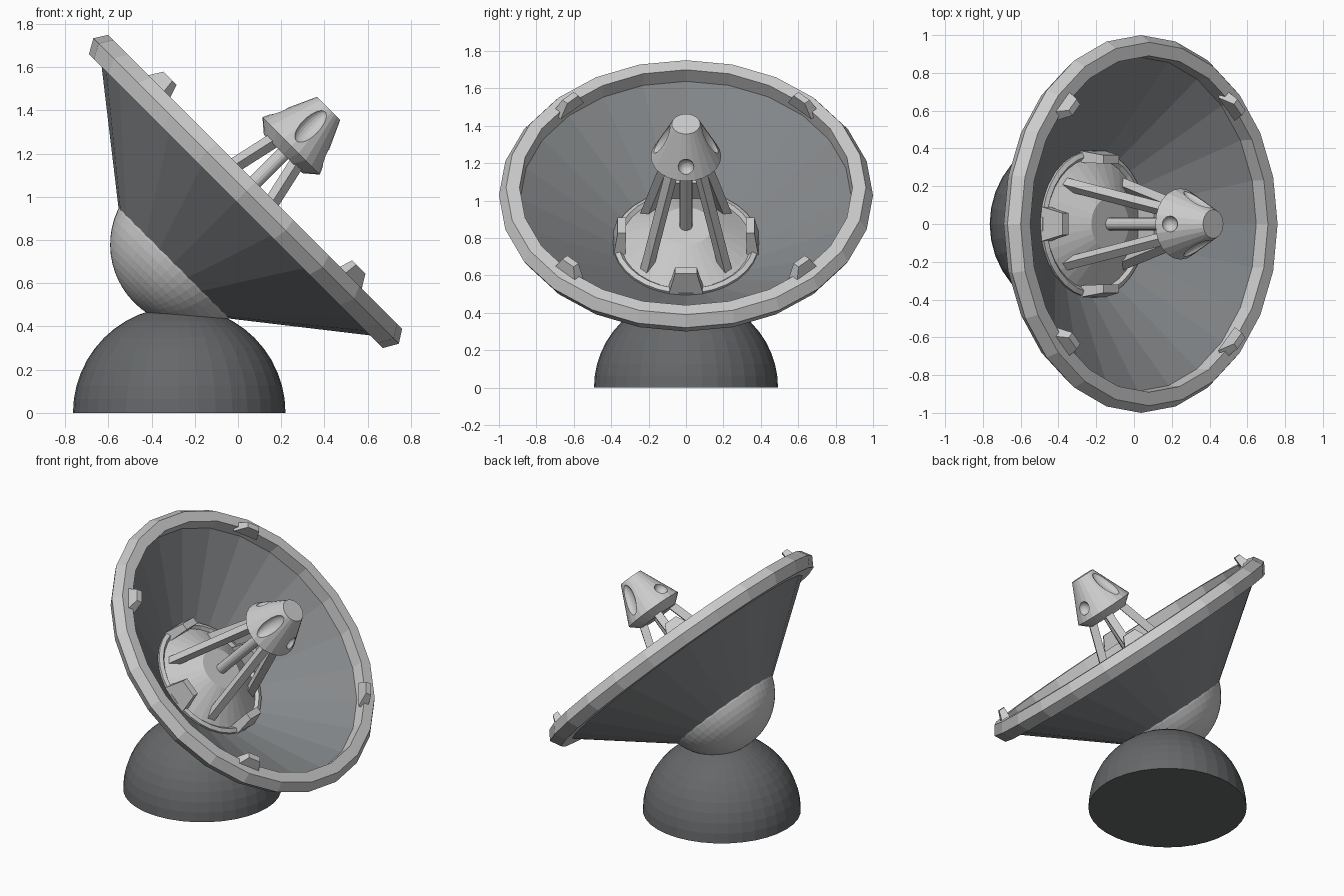
import bpy, bmesh
from math import sin, cos, pi, radians
from mathutils import Matrix, Vector

if "Cube" in bpy.data.objects:
    bpy.data.objects.remove(bpy.data.objects["Cube"])

# Dish frame: local z is the dish axis, tilted 45 degrees towards +x
TILT = Matrix.Translation((0.0375, 0, 1.0275)) @ Matrix.Rotation(radians(45), 4, 'Y')


def grey(name, v):
    m = bpy.data.materials.new(name)
    m.diffuse_color = (v, v * 1.05, v * 1.09, 1)
    m.use_nodes = True
    m.node_tree.nodes["Principled BSDF"].inputs["Base Color"].default_value = m.diffuse_color
    return m


DARK, MID = grey("dark_grey", 0.13), grey("mid_grey", 0.24)


def finish(name, bm, matrix=TILT, mat=None):
    bmesh.ops.recalc_face_normals(bm, faces=bm.faces)
    me = bpy.data.meshes.new(name)
    bm.to_mesh(me)
    bm.free()
    ob = bpy.data.objects.new(name, me)
    ob.matrix_world = matrix
    bpy.context.collection.objects.link(ob)
    if mat:
        me.materials.append(mat)
    return ob


def revolve(name, profile, sides, closed=False, matrix=TILT, mat=None):
    """Turn (radius, height) points around z; r = 0 makes a pole."""
    bm = bmesh.new()
    rings = []
    for r, h in profile:
        if r < 1e-6:
            rings.append([bm.verts.new((0, 0, h))] * sides)
        else:
            rings.append([bm.verts.new((r * cos(2 * pi * i / sides), r * sin(2 * pi * i / sides), h))
                          for i in range(sides)])
    pairs = list(zip(rings, rings[1:]))
    if closed:
        pairs.append((rings[-1], rings[0]))
    for a, b in pairs:
        for i in range(sides):
            j = (i + 1) % sides
            bm.faces.new(list(dict.fromkeys((a[i], a[j], b[j], b[i]))))
    return finish(name, bm, matrix, mat)


def clip(name, angle, foot, tip):
    """Tapered block on a ring; foot and tip are (inner radius, outer radius, height, half width)."""
    bm = bmesh.new()
    bmesh.ops.create_cube(bm, size=1)
    for v in bm.verts:
        r0, r1, h, w = tip if v.co.z > 0 else foot
        v.co = Vector((r1 if v.co.x > 0 else r0, w if v.co.y > 0 else -w, h))
    return finish(name, bm, TILT @ Matrix.Rotation(angle, 4, 'Z'))


# Base dome with flat underside
R = 0.492
dome = [(0, 0)] + [(R * cos(pi / 2 * i / 12), R * sin(pi / 2 * i / 12)) for i in range(12)] + [(0, R)]
revolve("base_dome", dome, 36, matrix=Matrix.Translation((-0.272, 0, 0)), mat=DARK)

# Swivel ball behind the dish
B, bc, start = 0.382, -0.35, 0.25
arc = [start + (pi / 2 - start) * i / 12 for i in range(12)]
ball = [(0, bc - B * sin(start))] + [(B * cos(a), bc - B * sin(a)) for a in arc] + [(0, bc - B)]
revolve("swivel_ball", ball, 48)

# Dish bowl and thick rim
revolve("dish_bowl", [(0.36, -0.475), (0.885, -0.062), (0.89, -0.02), (0.39, -0.365), (0.36, -0.365)],
        24, True, mat=MID)
revolve("dish_rim", [(0.875, -0.067), (0.962, -0.067), (1.0, 0), (0.962, 0.06), (0.89, 0.06),
                     (0.885, -0.03)], 24, True)

# Hub: collar ring and stepped cone in the middle of the dish
revolve("hub_collar", [(0.39, -0.38), (0.39, -0.35), (0.365, -0.34), (0.345, -0.36), (0.345, -0.38)],
        32, True)
revolve("hub_cone", [(0, -0.40), (0.36, -0.40), (0.36, -0.365), (0.325, -0.345), (0.14, -0.232), (0, -0.232)], 32)

# Clips on the rim (diagonal) and on the hub collar (cross)
for k in range(4):
    clip(f"rim_clip_{k + 1}", pi / 4 + k * pi / 2, (0.86, 0.925, 0.03, 0.088), (0.855, 0.893, 0.12, 0.042))
    clip(f"hub_clip_{k + 1}", k * pi / 2, (0.325, 0.387, -0.36, 0.092), (0.32, 0.365, -0.225, 0.058))

# Central feed rod
revolve("feed_rod", [(0, -0.24), (0.034, -0.24), (0.034, 0.26), (0, 0.26)], 16)

# Four slanted struts carrying the feed head
foot, top = Vector((0.3, 0, -0.36)), Vector((0.105, 0, 0.26))
for k in range(4):
    bm = bmesh.new()
    bmesh.ops.create_cube(bm, size=1)
    d = top - foot
    place = Matrix.Translation((foot + top) / 2) @ d.to_track_quat('Z', 'Y').to_matrix().to_4x4()
    bmesh.ops.transform(bm, matrix=place @ Matrix.Diagonal((0.05, 0.05, d.length, 1)), verts=bm.verts)
    finish(f"strut_{k + 1}", bm, TILT @ Matrix.Rotation(pi / 4 + k * pi / 2, 4, 'Z'))

# Feed head: long scoops on its left and right, small round ones above and below
head = revolve("feed_head", [(0, 0.243), (0.127, 0.243), (0.188, 0.295), (0.076, 0.54), (0, 0.54)], 24)
slope = Matrix.Rotation(-0.43, 4, 'Y')
bm = bmesh.new()
for k in range(4):
    r, s, size = ((0.133, 0.425, (0.035, 0.045, 0.105)) if k % 2
                  else (0.156, 0.37, (0.04, 0.043, 0.043)))
    m = (Matrix.Rotation(k * pi / 2, 4, 'Z') @ Matrix.Translation((r, 0, s)) @ slope
         @ Matrix.Diagonal((*size, 1)))
    bmesh.ops.create_uvsphere(bm, u_segments=20, v_segments=14, radius=1, matrix=m)
cutter = finish("scoop_cutter", bm)
cutter.hide_render = True
cutter.hide_viewport = True
mod = head.modifiers.new("scoops", 'BOOLEAN')
mod.operation = 'DIFFERENCE'
mod.solver = 'EXACT'
mod.object = cutter
